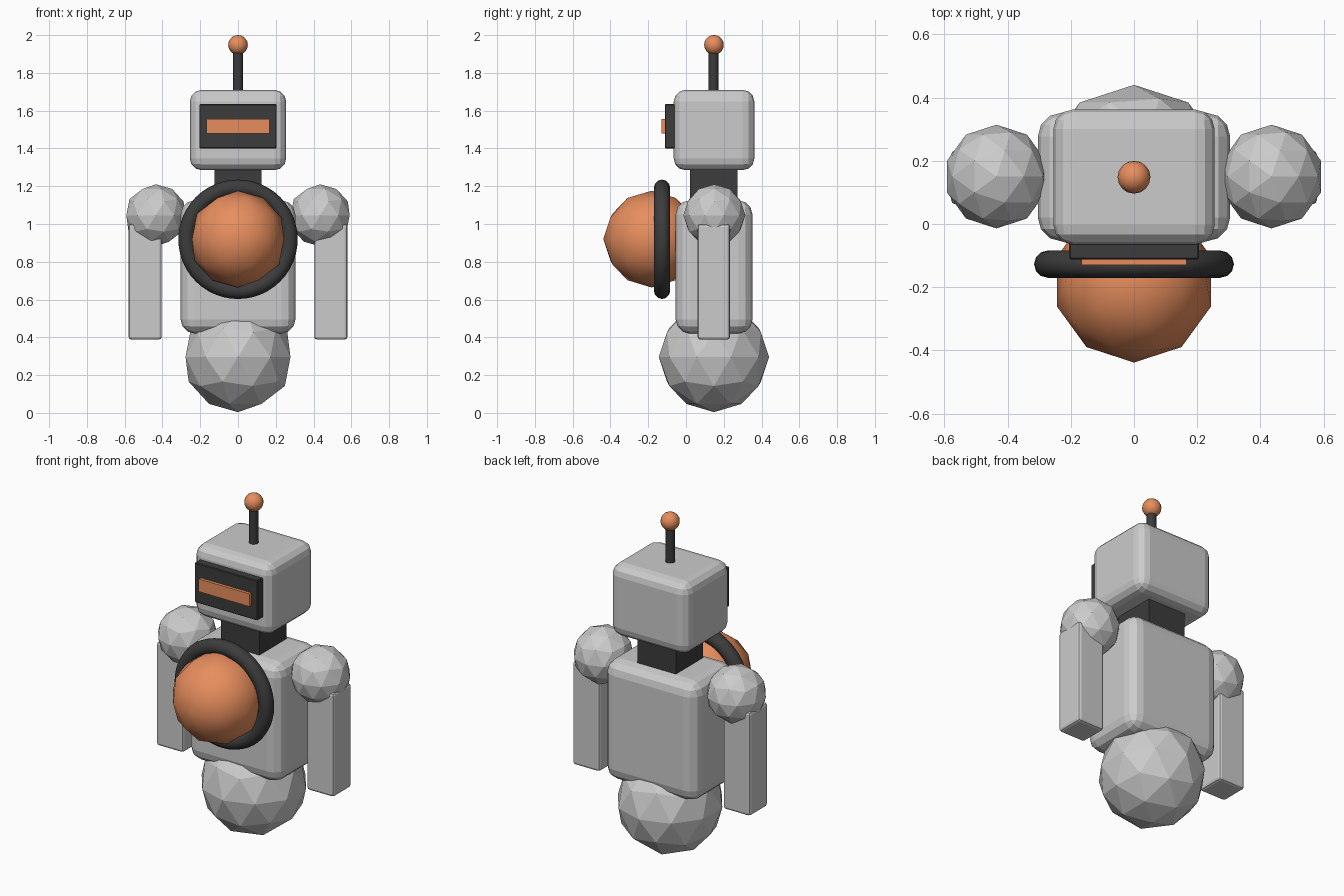
import bpy, math

if "Cube" in bpy.data.objects:
    bpy.data.objects.remove(bpy.data.objects["Cube"])

CY = 0.148  # y of the body axis


def material(name, rgb):
    m = bpy.data.materials.new(name)
    m.diffuse_color = (*rgb, 1)
    m.use_nodes = True
    m.node_tree.nodes["Principled BSDF"].inputs["Base Color"].default_value = m.diffuse_color
    return m


ORANGE = material("orange", (0.80, 0.27, 0.11))
DARK = material("dark", (0.045, 0.045, 0.045))


def finish(name, mat=None, smooth=False):
    o = bpy.context.object
    o.name = name
    if mat:
        o.data.materials.append(mat)
    if smooth:
        bpy.ops.object.shade_smooth()
    return o


def box(name, x, y, z, bevel=0, segments=1, mat=None):
    """Box from (min, max) ranges, with optional rounded edges."""
    lo, hi = zip(x, y, z)
    bpy.ops.mesh.primitive_cube_add(size=1, location=[(a + b) / 2 for a, b in zip(lo, hi)])
    o = bpy.context.object
    o.scale = [b - a for a, b in zip(lo, hi)]
    bpy.ops.object.transform_apply(location=False, rotation=False, scale=True)
    if bevel:
        m = o.modifiers.new("round", 'BEVEL')
        m.width, m.segments = bevel, segments
    return finish(name, mat)


def ball(name, r, loc, mat=None, smooth=False):
    bpy.ops.mesh.primitive_ico_sphere_add(subdivisions=2, radius=r, location=loc)
    return finish(name, mat, smooth)


# Rolling base and torso
ball("base_ball", 0.292, (0, CY, 0.296))
box("torso", (-0.304, 0.304), (-0.055, 0.352), (0.42, 1.125), 0.075, 3)

# Neck, head and visor
box("neck", (-0.125, 0.125), (0.02, 0.273), (1.05, 1.32), mat=DARK)
box("head", (-0.255, 0.255), (-0.065, 0.362), (1.285, 1.71), 0.062, 3)
box("visor", (-0.205, 0.205), (-0.112, -0.04), (1.40, 1.635), 0.004, 1, DARK)
box("visor_light", (-0.166, 0.166), (-0.13, -0.09), (1.48, 1.555), mat=ORANGE)

# Antenna
bpy.ops.mesh.primitive_cylinder_add(vertices=16, radius=0.026, depth=0.25, location=(0, CY - 0.002, 1.805))
finish("antenna_rod", DARK)
bpy.ops.object.shade_smooth_by_angle(angle=math.radians(40))
bpy.ops.mesh.primitive_uv_sphere_add(segments=16, ring_count=10, radius=0.052, location=(0, CY, 1.948))
finish("antenna_tip", ORANGE, True)

# Chest dome and its ring
ball("chest_dome", 0.256, (0, -0.182, 0.92), ORANGE, True)
bpy.ops.mesh.primitive_torus_add(major_radius=0.273, minor_radius=0.043, major_segments=48, minor_segments=12,
                                 location=(0, -0.127, 0.919), rotation=(math.pi / 2, 0, 0))
finish("chest_ring", DARK, True)

# Shoulders and arms
for side, s in (("left", -1), ("right", 1)):
    ball(side + "_shoulder", 0.164, (s * 0.435, 0.15, 1.046))
    box(side + "_arm", sorted((s * 0.404, s * 0.579)), (0.062, 0.233), (0.388, 1.0), 0.015, 2)
